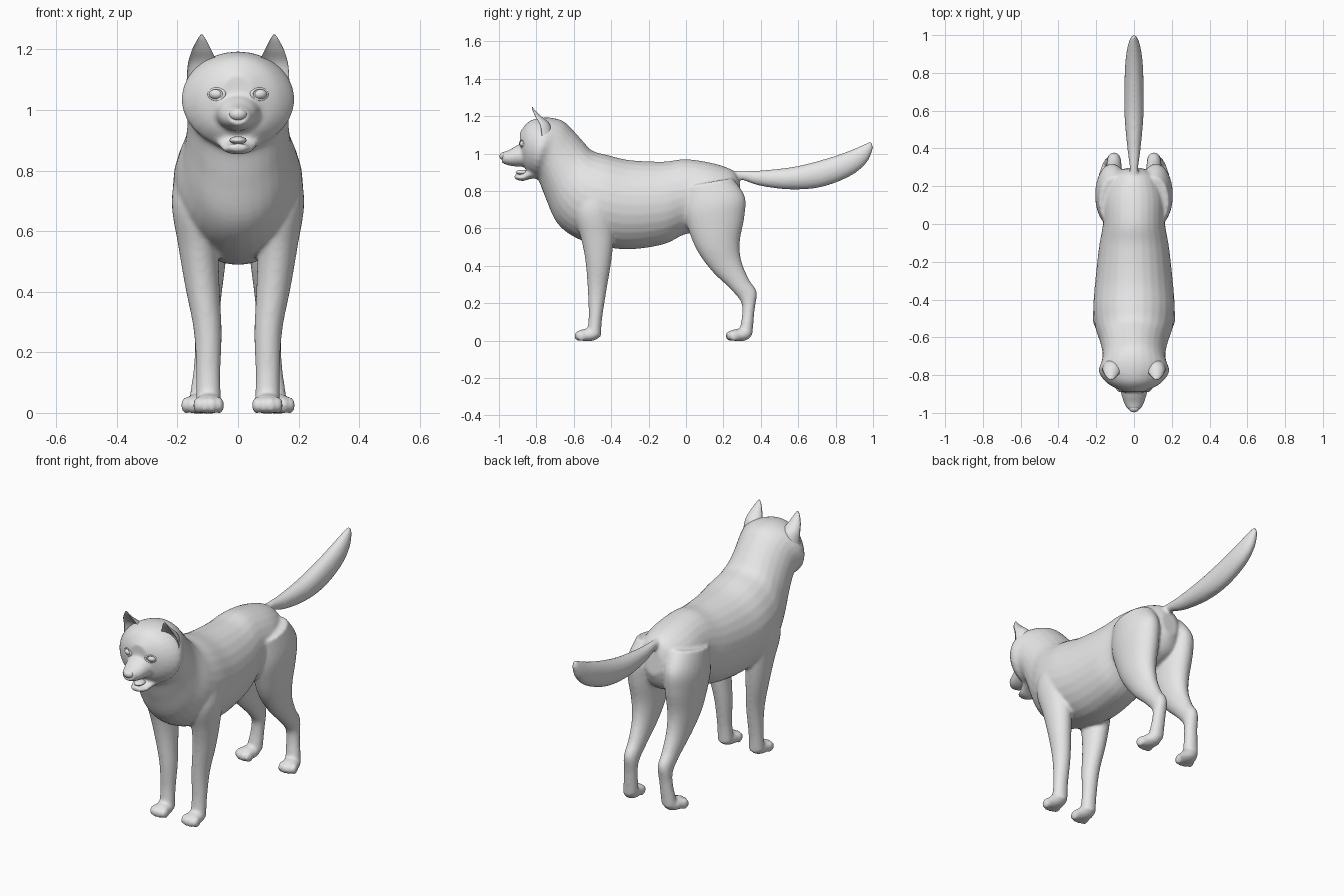
import bpy, bmesh, math
from mathutils import Matrix, Vector

fur = bpy.data.materials.new("plain_grey")
fur.diffuse_color = (0.8, 0.8, 0.8, 1)


def spline(rings, steps=5):
    """Catmull-Rom interpolation through the ring values."""
    out = []
    for i in range(len(rings) - 1):
        p = [rings[max(0, min(len(rings) - 1, i + k))] for k in (-1, 0, 1, 2)]
        for s in range(steps):
            t = s / steps
            out.append([0.5 * (2 * b + (c - a) * t + (2 * a - 5 * b + 4 * c - d) * t * t
                               + (3 * b - a - 3 * c + d) * t ** 3) for a, b, c, d in zip(*p)])
    return out + [list(rings[-1])]


def loft(bm, rings, side=1, dent=0, n=28):
    """Skin of ellipses; ring = (y0, z0, y1, z1, x centre, half width)."""
    loops = []
    for y0, z0, y1, z1, xc, hw in spline(rings):
        loop = []
        for k in range(n):
            a = 2 * math.pi * k / n
            c = math.cos(a)
            if c > 0:
                c *= 1 - dent
            y, z = (y0 + y1) / 2 + c * (y0 - y1) / 2, (z0 + z1) / 2 + c * (z0 - z1) / 2
            loop.append(bm.verts.new((side * (xc + hw * math.sin(a)), y, z)))
        loops.append(loop)
    faces = [bm.faces.new((p[k], p[(k + 1) % n], q[(k + 1) % n], q[k]))
             for p, q in zip(loops, loops[1:]) for k in range(n)]
    faces += [bm.faces.new(loops[0]), bm.faces.new(loops[-1])]
    bmesh.ops.recalc_face_normals(bm, faces=faces)


def ball(bm, centre, radii, turn=0):
    m = Matrix.Translation(centre) @ Matrix.Rotation(turn, 4, 'Z') @ Matrix.Diagonal((*radii, 1))
    bmesh.ops.create_uvsphere(bm, u_segments=24, v_segments=14, radius=1, matrix=m)


def finish(name, bm):
    mesh = bpy.data.meshes.new(name)
    bm.to_mesh(mesh)
    bm.free()
    mesh.materials.append(fur)
    for f in mesh.polygons:
        f.use_smooth = True
    ob = bpy.data.objects.new(name, mesh)
    bpy.context.collection.objects.link(ob)
    return ob


body = bmesh.new()

# Torso, neck and skull
trunk = [(.30, .72, .285, .86, .05), (.25, .63, .25, .91, .12), (.12, .58, .15, .947, .165),
         (0, .57, 0, .97, .165), (-.12, .515, -.12, .957, .185), (-.3, .488, -.3, .965, .205),
         (-.45, .505, -.42, .992, .215), (-.59, .55, -.5, 1.015, .205),
         (-.69, .63, -.55, 1.065, .18), (-.75, .76, -.6, 1.12, .168),
         (-.79, .86, -.66, 1.175, .17), (-.82, .88, -.745, 1.193, .186),
         (-.86, .92, -.835, 1.175, .135), (-.888, 1.0, -.888, 1.115, .055)]
loft(body, [(*r[:4], 0, r[4]) for r in trunk])

# Muzzle and open lower jaw
loft(body, [(-.80, .93, -.84, 1.06, 0, .09), (-.90, .93, -.90, 1.045, 0, .068),
            (-.95, .937, -.945, 1.02, 0, .053), (-.985, .95, -.98, 1.008, 0, .034)])
loft(body, [(-.78, .865, -.78, .95, 0, .09), (-.83, .865, -.83, .925, 0, .07),
            (-.875, .853, -.875, .892, 0, .052), (-.918, .865, -.918, .89, 0, .03)])

# Tail
loft(body, [(.22, .85, .22, .905, 0, .03), (.29, .86, .29, .91, 0, .022),
            (.395, .828, .40, .91, 0, .035), (.555, .808, .58, .93, 0, .05),
            (.72, .82, .74, .97, 0, .051), (.875, .878, .86, 1.01, 0, .045),
            (.965, .95, .945, 1.046, 0, .03), (1.002, 1.03, .99, 1.068, 0, .012)])

for s in (-1, 1):
    # Front leg
    loft(body, [(-.58, .82, -.42, .88, .12, .075), (-.60, .68, -.38, .72, .132, .087),
                (-.56, .54, -.385, .56, .13, .067), (-.537, .42, -.40, .42, .118, .057),
                (-.525, .27, -.425, .27, .1, .046), (-.52, .13, -.448, .12, .098, .04),
                (-.53, .04, -.455, .02, .097, .042)], s)
    # Hind leg
    loft(body, [(-.02, .82, .25, .87, .10, .085), (-.015, .70, .315, .77, .115, .09),
                (.01, .60, .312, .66, .115, .085), (.06, .48, .288, .53, .112, .072),
                (.14, .37, .295, .43, .108, .055), (.228, .285, .335, .33, .106, .043),
                (.292, .21, .378, .26, .106, .037), (.30, .14, .367, .165, .11, .036),
                (.285, .05, .355, .03, .12, .042)], s)
    # Paws with four toes each
    for x, y, turn in ((.097, -.525, 0), (.13, .285, .2)):
        ball(body, (s * x, y, .03), (.047, .065, .034), s * turn)
        for k in (-1.5, -.5, .5, 1.5):
            off = Matrix.Rotation(s * turn, 3, 'Z') @ Vector((k * .024, -.05 + abs(k) * .011, 0))
            ball(body, (s * x + off.x, y + off.y, .025), (.015, .03, .028), s * turn)

# Weld all body parts into one soft skin
dog = finish("body", body)
weld = dog.modifiers.new("weld", 'REMESH')
weld.mode = 'VOXEL'
weld.voxel_size = .008
weld.use_smooth_shade = True
soft = dog.modifiers.new("soften", 'SMOOTH')
soft.factor = .5
soft.iterations = 8

for s, label in ((-1, "left"), (1, "right")):
    # Cupped ear
    bm = bmesh.new()
    loft(bm, [(-.83, 1.06, -.71, 1.10, .115, .055), (-.828, 1.135, -.73, 1.16, .116, .05),
              (-.833, 1.19, -.775, 1.2, .12, .033), (-.833, 1.23, -.808, 1.232, .12, .015),
              (-.828, 1.247, -.82, 1.249, .12, .004)], s, dent=1.35)
    finish(label + "_ear", bm)
    # Eyeball with an eyelid rim
    bm = bmesh.new()
    ball(bm, (s * .07, -.866, 1.052), (.026, .024, .019))
    finish(label + "_eye", bm)
    bpy.ops.mesh.primitive_torus_add(major_segments=28, minor_segments=8, major_radius=.027,
                                     minor_radius=.006, location=(s * .07, -.876, 1.052),
                                     rotation=(math.pi / 2, 0, s * .4))
    rim = bpy.context.object
    rim.name = label + "_eyelid"
    rim.scale = (1, .7, 1)
    rim.data.materials.append(fur)
    bpy.ops.object.shade_smooth()

# Nose and tongue
bm = bmesh.new()
ball(bm, (0, -.973, .986), (.03, .024, .022))
finish("nose", bm)
bm = bmesh.new()
ball(bm, (0, -.875, .9), (.028, .036, .013))
finish("tongue", bm)
